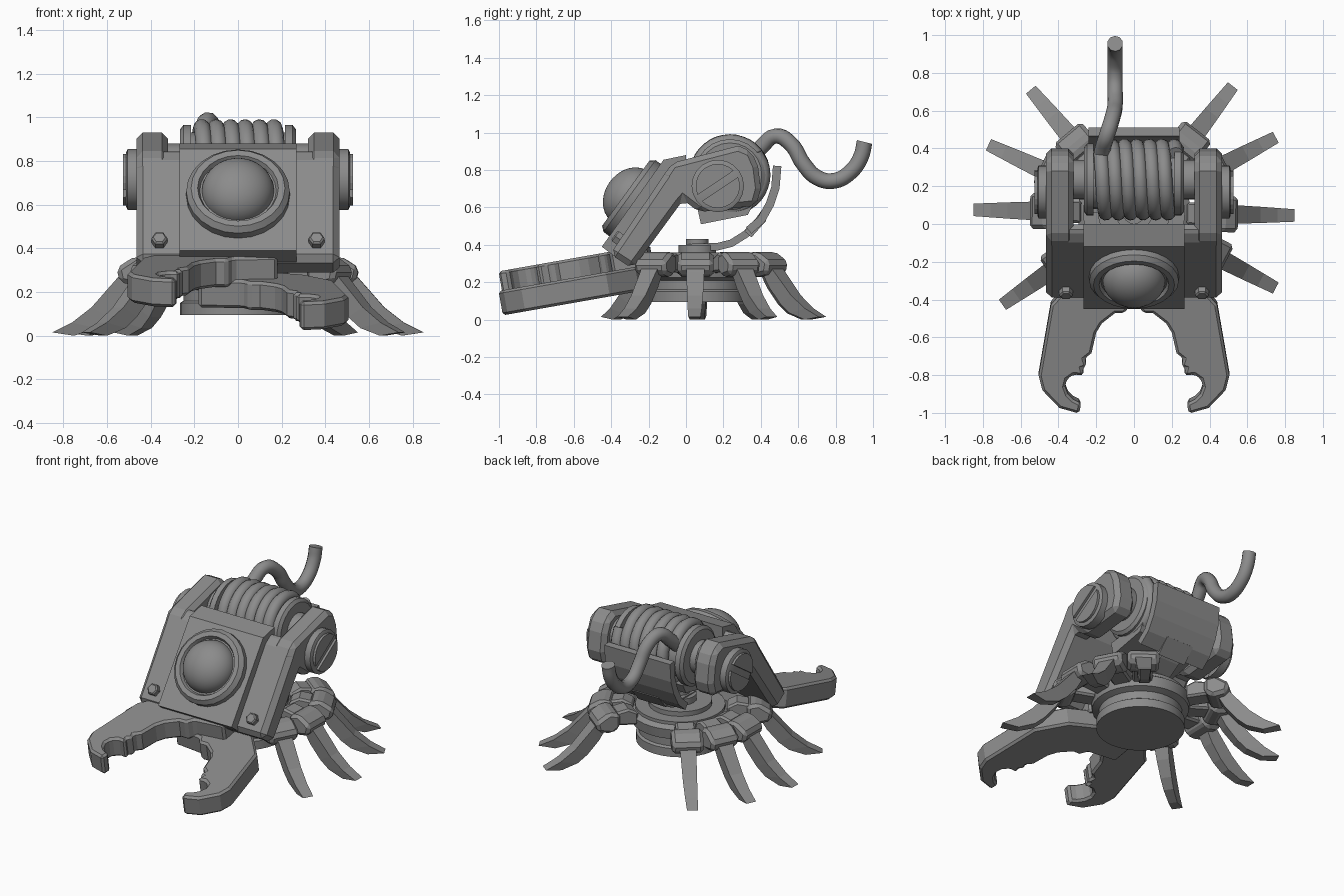
import bpy, bmesh, math
from mathutils import Matrix, Vector

cube = bpy.data.objects.get("Cube")
if cube:
    bpy.data.objects.remove(cube, do_unlink=True)

grey = bpy.data.materials.new("plain grey")
grey.use_nodes = True
grey.diffuse_color = (0.26, 0.26, 0.26, 1)
grey.node_tree.nodes["Principled BSDF"].inputs["Base Color"].default_value = (0.26, 0.26, 0.26, 1)


def finish(name, bm, matrix=Matrix(), bevel=0, smooth=None):
    bmesh.ops.recalc_face_normals(bm, faces=bm.faces)
    me = bpy.data.meshes.new(name)
    bm.to_mesh(me)
    bm.free()
    me.materials.append(grey)
    ob = bpy.data.objects.new(name, me)
    bpy.context.collection.objects.link(ob)
    ob.matrix_world = matrix
    if bevel:
        mod = ob.modifiers.new("chamfer", 'BEVEL')
        mod.width, mod.segments = bevel, 1
        mod.limit_method, mod.angle_limit = 'ANGLE', math.radians(40)
    if smooth:
        shade(ob, smooth)
    return ob


def shade(ob, angle):
    bpy.ops.object.select_all(action='DESELECT')
    ob.select_set(True)
    bpy.context.view_layer.objects.active = ob
    bpy.ops.object.shade_smooth_by_angle(angle=math.radians(angle))


def prism(name, pts, lo, hi, axis='x', matrix=Matrix(), bevel=0):
    """Extrude a (y, z) profile along x, or an (x, y) profile along z."""
    bm = bmesh.new()
    place = (lambda p: (lo, p[0], p[1])) if axis == 'x' else (lambda p: (p[0], p[1], lo))
    face = bm.faces.new([bm.verts.new(place(p)) for p in pts])
    new = bmesh.ops.extrude_face_region(bm, geom=[face])["geom"]
    step = Vector((hi - lo, 0, 0)) if axis == 'x' else Vector((0, 0, hi - lo))
    bmesh.ops.translate(bm, verts=[v for v in new if isinstance(v, bmesh.types.BMVert)], vec=step)
    return finish(name, bm, matrix, bevel)


def lathe(name, profile, matrix, steps=32, smooth=30):
    """Spin an (r, z) profile about local z."""
    bm = bmesh.new()
    vs = [bm.verts.new((r, 0, z)) for r, z in profile]
    es = [bm.edges.new(pair) for pair in zip(vs, vs[1:])]
    bmesh.ops.spin(bm, geom=vs + es, axis=(0, 0, 1), cent=(0, 0, 0), angle=math.tau, steps=steps)
    bmesh.ops.remove_doubles(bm, verts=bm.verts, dist=0.0005)
    return finish(name, bm, matrix, smooth=smooth)


def tube(name, points, radius, resolution):
    cu = bpy.data.curves.new(name, 'CURVE')
    cu.dimensions, cu.bevel_depth, cu.bevel_resolution = '3D', radius, 3
    cu.use_fill_caps, cu.resolution_u = True, resolution
    sp = cu.splines.new('BEZIER')
    sp.bezier_points.add(len(points) - 1)
    for bp, co in zip(sp.bezier_points, points):
        bp.co = co
        bp.handle_left_type = bp.handle_right_type = 'AUTO'
    cu.materials.append(grey)
    ob = bpy.data.objects.new(name, cu)
    bpy.context.collection.objects.link(ob)
    bpy.ops.object.select_all(action='DESELECT')
    ob.select_set(True)
    bpy.context.view_layer.objects.active = ob
    bpy.ops.object.convert(target='MESH')
    shade(bpy.context.object, 40)


def sideways(x, y, z):
    return Matrix.Translation((x, y, z)) @ Matrix.Rotation(math.pi / 2 * (1 if x >= 0 else -1), 4, 'Y')


# Round base with a stepped rim and a small pivot
hub = Matrix.Translation((0, 0.06, 0))
lathe("base", [(0, .095), (.265, .095), (.265, .15), (.25, .16), (.25, .21), (.29, .225),
               (.3, .29), (.27, .31), (.27, .33), (.19, .33), (.19, .36), (0, .36)], hub)
lathe("base_pivot", [(.1, .35), (.1, .4), (.06, .4), (.06, .43), (0, .43)], hub, 16)

# Legs: an inner knuckle, a chamfered hip block and a curved tapering claw each
top = [(.46, .33), (.51, .315), (.56, .255), (.67, .13), (.76, .06), (.85, .015)]
low = [(.44, .26), (.48, .24), (.52, .17), (.59, .085), (.65, .035), (.75, 0)]
hip = [(.4, .35), (.47, .365), (.555, .31), (.54, .245), (.45, .225), (.4, .26)]
knuckle = [(.28, .25), (.28, .33), (.34, .36), (.42, .345), (.42, .26)]
for side, angles in (("left", (-28, -1, 28, 52)), ("right", (215, 179, 155, 130))):
    for i, a in enumerate(angles):
        turn = hub @ Matrix.Rotation(math.radians(a), 4, 'Z')
        outward = turn @ Matrix.Rotation(-math.pi / 2, 4, 'Z')
        prism(f"{side}_hip_{i}", hip, -.095, .095, 'x', outward, .02)
        prism(f"{side}_knuckle_{i}", knuckle, -.06, .06, 'x', outward, .012)
        bm = bmesh.new()
        rings = []
        for k, (t, b) in enumerate(zip(top, low)):
            w = .058 - .005 * k
            rings.append([bm.verts.new(c) for c in ((t[0], -w, t[1]), (t[0], w, t[1]),
                                                    (b[0], w * .8, b[1]), (b[0], -w * .8, b[1]))])
        for r, s in zip(rings, rings[1:]):
            for j in range(4):
                bm.faces.new((r[j], r[j - 1], s[j - 1], s[j]))
        bm.faces.new(rings[0])
        bm.faces.new(rings[-1])
        finish(f"{side}_leg_{i}", bm, turn)

# Pincers, crossing like scissors and tilted down to the front
outline = [(-.18, .1), (.1, .12), (.3, .04), (.44, -.12), (.505, -.5), (.485, -.58), (.395, -.675),
           (.29, -.705), (.28, -.65), (.32, -.63), (.35, -.6), (.365, -.56), (.355, -.52), (.32, -.495),
           (.265, -.5), (.275, -.46), (.25, -.45), (.262, -.41), (.225, -.38), (.2, -.27), (.17, -.22),
           (.1, -.165), (.05, -.165), (.02, -.12), (-.18, -.1)]
for side, s, z in (("left", 1, .21), ("right", -1, .315)):
    tilt = Matrix.Translation((0, -.3, z)) @ Matrix.Rotation(math.radians(10), 4, 'X')
    prism(f"{side}_pincer", [(s * x, y) for x, y in outline], -.066, .066, 'z', tilt, .016)
prism("pincer_mount", [(-.32, .18), (-.32, .3), (-.1, .33), (-.1, .2)], -.1, .1)

# Slanted body and its raised front panel
prism("body", [(-.405, .35), (-.08, .83), (0, .85), (-.015, .64), (-.285, .272)], -.465, .465, bevel=.03)
prism("front_panel", [(-.45, .39), (-.12, .855), (0, .88), (0, .8), (-.37, .33)], -.268, .268)

# Slightly flattened lens and its collar
facing = Vector((0, -.81, .588)).to_track_quat('Z', 'Y').to_matrix().to_4x4()
lens = Matrix.Translation((0, -.298, .658)) @ facing
lathe("lens_collar", [(.237, -.05), (.237, .005), (.215, .03), (.185, .03), (.175, .01), (0, .01)], lens, 24)
dome = [(.166 * math.cos(a * math.pi / 20), .135 * math.sin(a * math.pi / 20)) for a in range(11)]
lathe("lens_dome", dome, lens, 40, 60)

# Arms, slotted screws and corner bolts
arm = [(-.115, .778), (-.075, .838), (.28, .93), (.35, .9), (.385, .82), (.4, .7), (.375, .61),
       (.07, .575), (-.015, .64), (-.12, .52)]
for side, s in (("left", 1), ("right", -1)):
    prism(f"{side}_arm", arm, s * .32, s * .465, bevel=.028)
    axle = sideways(s * .45, .17, .715)
    lathe(f"{side}_screw", [(.14, 0), (.14, .055), (.125, .062), (0, .062)], axle, 20)
    for h in (0, 1):
        arc = [math.radians(10 + 160 * k / 10 + 180 * h) for k in range(11)]
        spin = Matrix.Translation((0, .17, .715)) @ Matrix.Rotation(math.radians(34), 4, 'X')
        prism(f"{side}_screw_half_{h}", [(.118 * math.cos(a), .118 * math.sin(a)) for a in arc],
              s * .505, s * .527, 'x', spin)
    lathe(f"{side}_corner_bolt", [(.037, -.02), (.037, .018), (.028, .026), (0, .026)],
          Matrix.Translation((s * .36, -.362, .435)) @ facing, 6, 10)
    lathe(f"{side}_drum_flange", [(0, 0), (.19, 0), (.19, .035), (.17, .05), (0, .05)],
          sideways(s * .215, .235, .775), 24)

# Winch drum with its cradle, coiled rope and loose end
lathe("drum", [(0, -.34), (.105, -.34), (.105, -.25), (.155, -.25), (.155, .25), (.105, .25), (.105, .34), (0, .34)],
      sideways(0, .235, .775), 24)
prism("drum_cradle", [(.06, .6), (.08, .51), (.33, .56), (.36, .62)], -.23, .23)
turns, per = 6, 12
coil = []
for k in range(turns * per + 1):
    a = .7 + math.tau * k / per
    coil.append((-.175 + .066 * k / per, .235 + .177 * math.cos(a), .775 + .177 * math.sin(a)))
tube("rope_coil", coil, .039, 3)
tube("rope_end", [(-.18, .32, .84), (-.165, .4, .92), (-.14, .48, .982), (-.115, .56, .94), (-.1, .63, .83),
                  (-.1, .7, .76), (-.1, .79, .742), (-.1, .88, .79), (-.1, .935, .87), (-.1, .955, .95)], .042, 5)


# Curved guard behind the drum and the bracket that carries it
def strip(name, line, thick, half):
    pts = [Vector(p) for p in line]
    off = []
    for i, p in enumerate(pts):
        d = (pts[min(i + 1, len(pts) - 1)] - pts[max(i - 1, 0)]).normalized()
        off.append(p + Vector((-d.y, d.x)) * thick)
    return prism(name, pts + off[::-1], -half, half)


strip("bracket", [(0, .365), (.17, .37), (.25, .39), (.33, .44), (.4, .51), (.45, .58)], .04, .07)
strip("bracket_clamp", [(.35, .44), (.43, .53)], .05, .1)
strip("drum_guard", [(.35, .46), (.42, .52), (.47, .61), (.5, .7), (.51, .82)], .045, .24)
